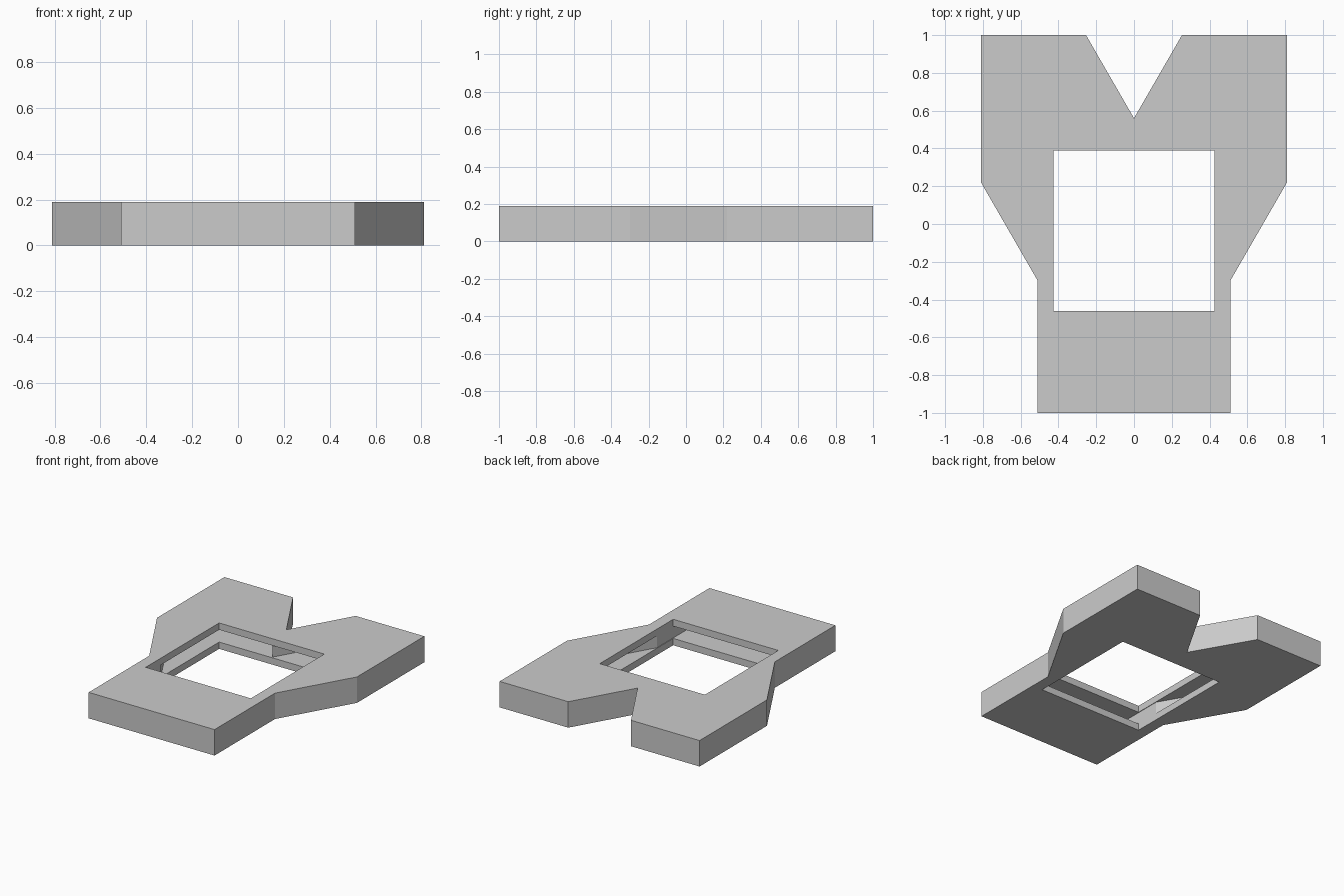
import bpy
import bmesh
from math import radians, sin, cos, tan

cube = bpy.data.objects.get("Cube")
if cube:
    bpy.data.objects.remove(cube, do_unlink=True)

HEIGHT, WALL, SKIN = 0.19, 0.08, 0.05
HOLE_X, HOLE_BACK, HOLE_FRONT = 0.426, 0.39, -0.46

grey = bpy.data.materials.new("plain grey")
grey.use_nodes = True
colour = (0.6, 0.6, 0.6, 1)
grey.diffuse_color = colour
grey.node_tree.nodes["Principled BSDF"].inputs["Base Color"].default_value = colour


def prism(name, outline, z0, z1):
    """Closed prism standing on a flat outline."""
    bm = bmesh.new()
    face = bm.faces.new([bm.verts.new((x, y, z0)) for x, y in outline])
    top = bmesh.ops.extrude_face_region(bm, geom=[face])["geom"]
    verts = [v for v in top if isinstance(v, bmesh.types.BMVert)]
    bmesh.ops.translate(bm, verts=verts, vec=(0, 0, z1 - z0))
    bmesh.ops.recalc_face_normals(bm, faces=bm.faces)
    mesh = bpy.data.meshes.new(name)
    bm.to_mesh(mesh)
    bm.free()
    mesh.materials.append(grey)
    obj = bpy.data.objects.new(name, mesh)
    bpy.context.collection.objects.link(obj)
    return obj


def y_outline(inset):
    """Y-shaped outline, moved inward by the wall thickness."""
    slant = radians(30)
    shift = inset * tan(slant / 2)
    tip = 0.56 - inset / sin(slant)
    back = 1 - inset
    right = [(0.51 - inset, -1 + inset),
             (0.51 - inset, -0.3 + shift),
             (0.81 - inset, 0.22 + shift),
             (0.81 - inset, back),
             ((back - tip) * tan(slant), back)]
    left = [(-x, y) for x, y in reversed(right)]
    return right + [(0, tip)] + left


def cut(target, cutter):
    cutter.hide_render = True
    mod = target.modifiers.new("cut", "BOOLEAN")
    mod.operation = "DIFFERENCE"
    mod.solver = "EXACT"
    mod.object = cutter
    bpy.context.view_layer.objects.active = target
    bpy.ops.object.modifier_apply(modifier=mod.name)
    bpy.data.objects.remove(cutter, do_unlink=True)


# Solid body with the notch at the back
body = prism("hollow_frame", y_outline(0), 0, HEIGHT)

# Square opening through the middle
square = [(-HOLE_X, HOLE_FRONT), (HOLE_X, HOLE_FRONT),
          (HOLE_X, HOLE_BACK), (-HOLE_X, HOLE_BACK)]
cut(body, prism("opening_cutter", square, -0.1, HEIGHT + 0.1))

# Hollow interior that follows the outer walls
cut(body, prism("cavity_cutter", y_outline(WALL), SKIN, HEIGHT - SKIN))
